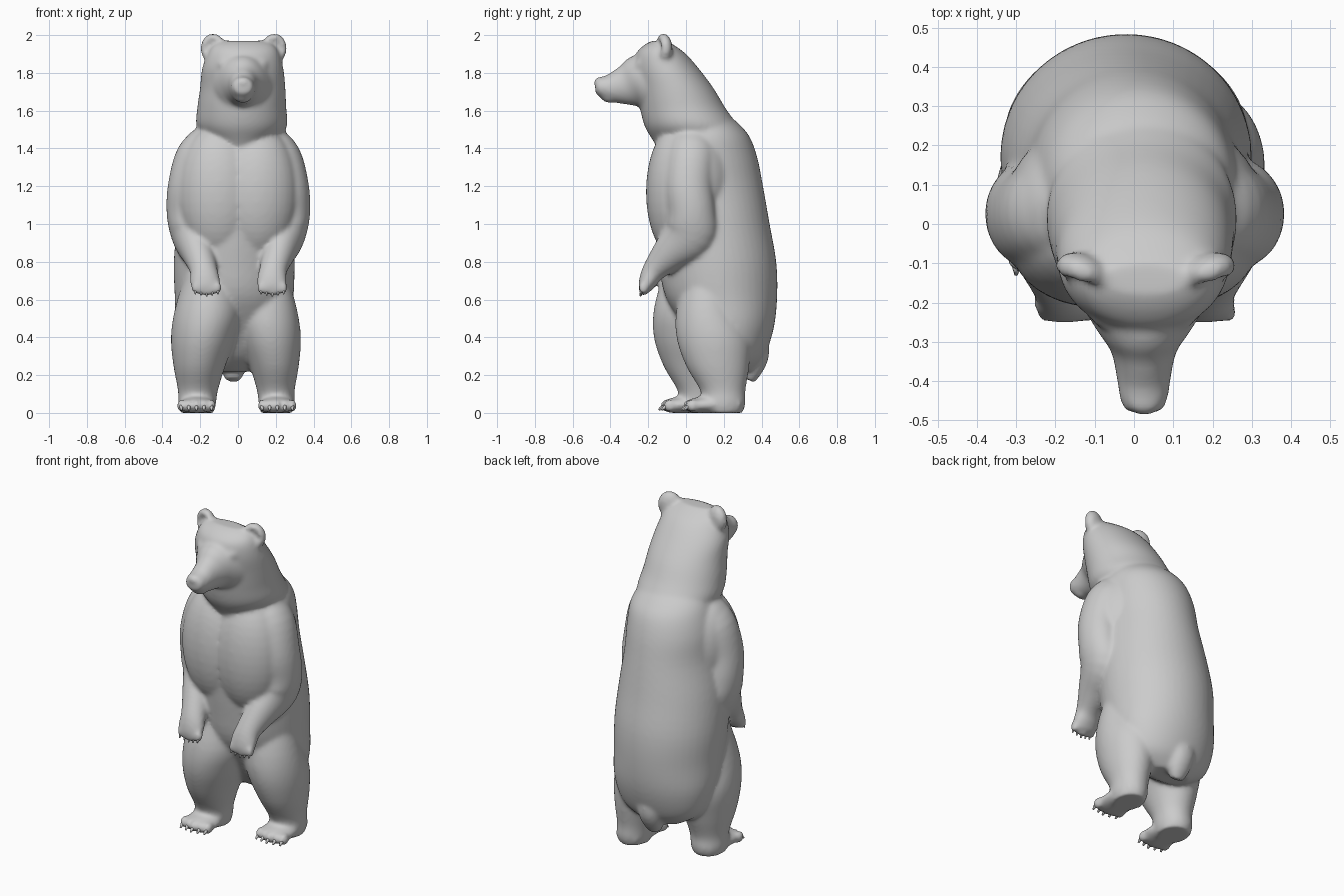
import bpy, bmesh, math
from mathutils import Vector, Matrix

default_cube = bpy.data.objects.get("Cube")
if default_cube:
    bpy.data.objects.remove(default_cube, do_unlink=True)

fur = bpy.data.materials.new("grey_fur")
fur.use_nodes = True
fur.diffuse_color = (0.6, 0.6, 0.6, 1)
fur.node_tree.nodes["Principled BSDF"].inputs["Base Color"].default_value = (0.6, 0.6, 0.6, 1)

SIDES = 48


def catmull(rows, steps=4):
    """Refine a list of section rows with a Catmull-Rom spline."""
    rows = [Vector(r) for r in rows]
    fine = []
    for i in range(len(rows) - 1):
        p, q, r, s = rows[max(i - 1, 0)], rows[i], rows[i + 1], rows[min(i + 2, len(rows) - 1)]
        for k in range(steps):
            t = k / steps
            fine.append((q * 2 + (r - p) * t + (p * 2 - q * 5 + r * 4 - s) * t ** 2
                         + (q * 3 - p - r * 3 + s) * t ** 3) / 2)
    return fine + [rows[-1]]


def skin(bm, rings):
    """Bridge rings of points into a closed tube."""
    loops = [[bm.verts.new(p) for p in ring] for ring in rings]
    for a, b in zip(loops, loops[1:]):
        for i in range(SIDES):
            j = (i + 1) % SIDES
            bm.faces.new((a[i], a[j], b[j], b[i]))
    bm.faces.new(loops[0][::-1])
    bm.faces.new(loops[-1])


def oval(centre, u, v):
    angles = [math.tau * i / SIDES for i in range(SIDES)]
    return [centre + u * math.cos(a) + v * math.sin(a) for a in angles]


def stack(bm, rows):
    """Level sections: height, front y, back y, half width, centre x."""
    rings = []
    for z, front, back, w, x in catmull(rows):
        centre = Vector((x, (front + back) / 2, z))
        rings.append(oval(centre, Vector((w, 0, 0)), Vector((0, (back - front) / 2, 0))))
    skin(bm, rings)


def limb(bm, rows):
    """Sections square to a path: x, y, z, half width, half depth."""
    fine = catmull(rows)
    rings = []
    for i, row in enumerate(fine):
        ahead, behind = fine[min(i + 1, len(fine) - 1)], fine[max(i - 1, 0)]
        t = Vector((ahead - behind)[:3]).normalized()
        u = Vector((1, 0, 0))
        u = (u - t * u.dot(t)).normalized()
        rings.append(oval(Vector(row[:3]), u * row[3], t.cross(u) * row[4]))
    skin(bm, rings)


def ball(bm, centre, size, turn=0.0):
    matrix = Matrix.Translation(centre) @ Matrix.Rotation(turn, 4, "Z") @ Matrix.Diagonal((*size, 1))
    return bmesh.ops.create_uvsphere(bm, u_segments=32, v_segments=20, radius=1, matrix=matrix)["verts"]


def claw(bm, base, tip, radius):
    base, tip = Vector(base), Vector(tip)
    axis = tip - base
    matrix = Matrix.Translation((base + tip) / 2) @ axis.to_track_quat("Z", "Y").to_matrix().to_4x4()
    bmesh.ops.create_cone(bm, cap_ends=True, segments=8, radius1=radius, radius2=radius * 0.4,
                          depth=axis.length, matrix=matrix)


def finish(bm, name):
    bmesh.ops.recalc_face_normals(bm, faces=bm.faces)
    mesh = bpy.data.meshes.new(name)
    bm.to_mesh(mesh)
    bm.free()
    mesh.materials.append(fur)
    mesh.shade_smooth()
    obj = bpy.data.objects.new(name, mesh)
    bpy.context.collection.objects.link(obj)
    return obj


body, claws = bmesh.new(), bmesh.new()

# Torso from rump to shoulders
stack(body, [
    (0.22, 0.20, 0.35, 0.13, -0.02), (0.30, 0.09, 0.415, 0.25, -0.02),
    (0.45, -0.01, 0.465, 0.305, -0.02), (0.62, -0.11, 0.483, 0.315, -0.02),
    (0.80, -0.145, 0.478, 0.32, -0.02), (1.0, -0.17, 0.443, 0.305, -0.015),
    (1.2, -0.19, 0.408, 0.275, -0.005), (1.35, -0.17, 0.378, 0.265, 0),
    (1.46, -0.13, 0.338, 0.245, 0.01), (1.53, -0.08, 0.28, 0.21, 0.01),
    (1.58, -0.04, 0.22, 0.16, 0.01)])

# Neck ruff and skull
stack(body, [
    (1.40, -0.15, 0.20, 0.10, 0.02), (1.45, -0.18, 0.28, 0.19, 0.02),
    (1.52, -0.22, 0.27, 0.24, 0.02), (1.62, -0.245, 0.205, 0.235, 0.02),
    (1.72, -0.26, 0.145, 0.226, 0.025), (1.82, -0.275, 0.07, 0.216, 0.025),
    (1.90, -0.265, 0.0, 0.19, 0.03), (1.945, -0.225, -0.06, 0.16, 0.03),
    (1.97, -0.18, -0.10, 0.11, 0.03)])

# Muzzle, nose and lower jaw
limb(body, [
    (0.025, -0.15, 1.75, 0.19, 0.17), (0.025, -0.25, 1.752, 0.133, 0.145),
    (0.025, -0.32, 1.735, 0.085, 0.108), (0.025, -0.40, 1.722, 0.068, 0.076),
    (0.025, -0.45, 1.727, 0.06, 0.055), (0.025, -0.478, 1.73, 0.046, 0.038)])
ball(body, (0.025, -0.457, 1.748), (0.045, 0.03, 0.032))
ball(body, (0.025, -0.40, 1.67), (0.045, 0.05, 0.03))

# Tail
limb(body, [(-0.02, 0.38, 0.42, 0.09, 0.05), (-0.025, 0.385, 0.31, 0.075, 0.055),
            (-0.025, 0.355, 0.23, 0.065, 0.05), (-0.025, 0.33, 0.175, 0.04, 0.035)])

for side in (-1, 1):
    # Ear, with its front pressed into a cup
    ear = Vector((0.03 + side * 0.162, -0.12, 1.93))
    for v in ball(body, ear, (0.07, 0.045, 0.08), side * 0.35):
        offset = v.co - ear
        reach = math.hypot(offset.x, offset.z) / 0.07
        if offset.y < 0 and reach < 0.75:
            v.co.y += 0.05 * (1 - reach)

    # Brow ridge
    ball(body, (0.025 + side * 0.09, -0.22, 1.845), (0.05, 0.05, 0.035))

    # Shoulder blade and broad chest
    ball(body, (side * 0.19, 0.05, 1.24), (0.14, 0.19, 0.27), side * 0.3)
    ball(body, (side * 0.10, -0.04, 1.17), (0.22, 0.172, 0.36))

    # Arm from shoulder to paw
    limb(body, [(x * side + 0.002, y, z, a, b) for x, y, z, a, b in (
        (0.16, 0.05, 1.45, 0.08, 0.12), (0.23, 0.03, 1.36, 0.10, 0.125),
        (0.268, 0.015, 1.20, 0.105, 0.125), (0.275, 0.03, 1.06, 0.105, 0.125),
        (0.262, 0.02, 0.95, 0.095, 0.135), (0.215, -0.08, 0.85, 0.087, 0.10),
        (0.185, -0.165, 0.76, 0.073, 0.065), (0.177, -0.20, 0.70, 0.08, 0.05),
        (0.174, -0.22, 0.655, 0.072, 0.036))])
    for i in range(5):
        x = side * 0.174 + 0.008 + (i - 2) * 0.03
        drop = 0.006 * abs(i - 2)
        ball(body, (x, -0.225, 0.65 + drop), (0.02, 0.026, 0.033))
        claw(claws, (x, -0.232, 0.64 + drop), (x, -0.243, 0.617 + drop), 0.009)

    # Leg; the left one stands further back
    shift = 0.0 if side > 0 else -0.12
    grow = 1.0 if side > 0 else 1.06
    lean = 0.0 if side > 0 else -0.012
    stack(body, [(z, f + shift, b + shift * back, w * grow, x * side + lean) for z, f, b, w, x, back in (
        (0.0, 0.10, 0.30, 0.085, 0.205, 1), (0.05, 0.08, 0.315, 0.095, 0.205, 1),
        (0.12, 0.075, 0.315, 0.10, 0.20, 1), (0.25, 0.0, 0.335, 0.13, 0.192, 0.8),
        (0.40, -0.05, 0.34, 0.163, 0.17, 0.5), (0.55, -0.05, 0.28, 0.165, 0.147, 0.4),
        (0.74, 0.0, 0.22, 0.12, 0.14, 0))])

    # Foot, toes and claws
    limb(body, [(side * x + lean, y + shift, z, a, b) for x, y, z, a, b in (
        (0.205, 0.29, 0.045, 0.07, 0.045), (0.205, 0.18, 0.045, 0.09, 0.048),
        (0.205, 0.08, 0.042, 0.098, 0.044), (0.208, 0.02, 0.036, 0.09, 0.035))])
    for i in range(5):
        x = side * 0.208 + lean + (i - 2) * 0.04
        y = 0.02 + shift + 0.008 * abs(i - 2)
        ball(body, (x, y, 0.038), (0.023, 0.038, 0.034))
        claw(claws, (x, y - 0.02, 0.036), (x, y - 0.045, 0.016), 0.012)

# Flat soles
for v in body.verts:
    v.co.z = max(v.co.z, 0.0)

# Fuse the parts into one soft skin
bear = finish(body, "body")
remesh = bear.modifiers.new("fuse", "REMESH")
remesh.mode = "VOXEL"
remesh.voxel_size = 0.011
remesh.use_smooth_shade = True
soften = bear.modifiers.new("soften", "SMOOTH")
soften.factor = 0.5
soften.iterations = 12

finish(claws, "claws")
